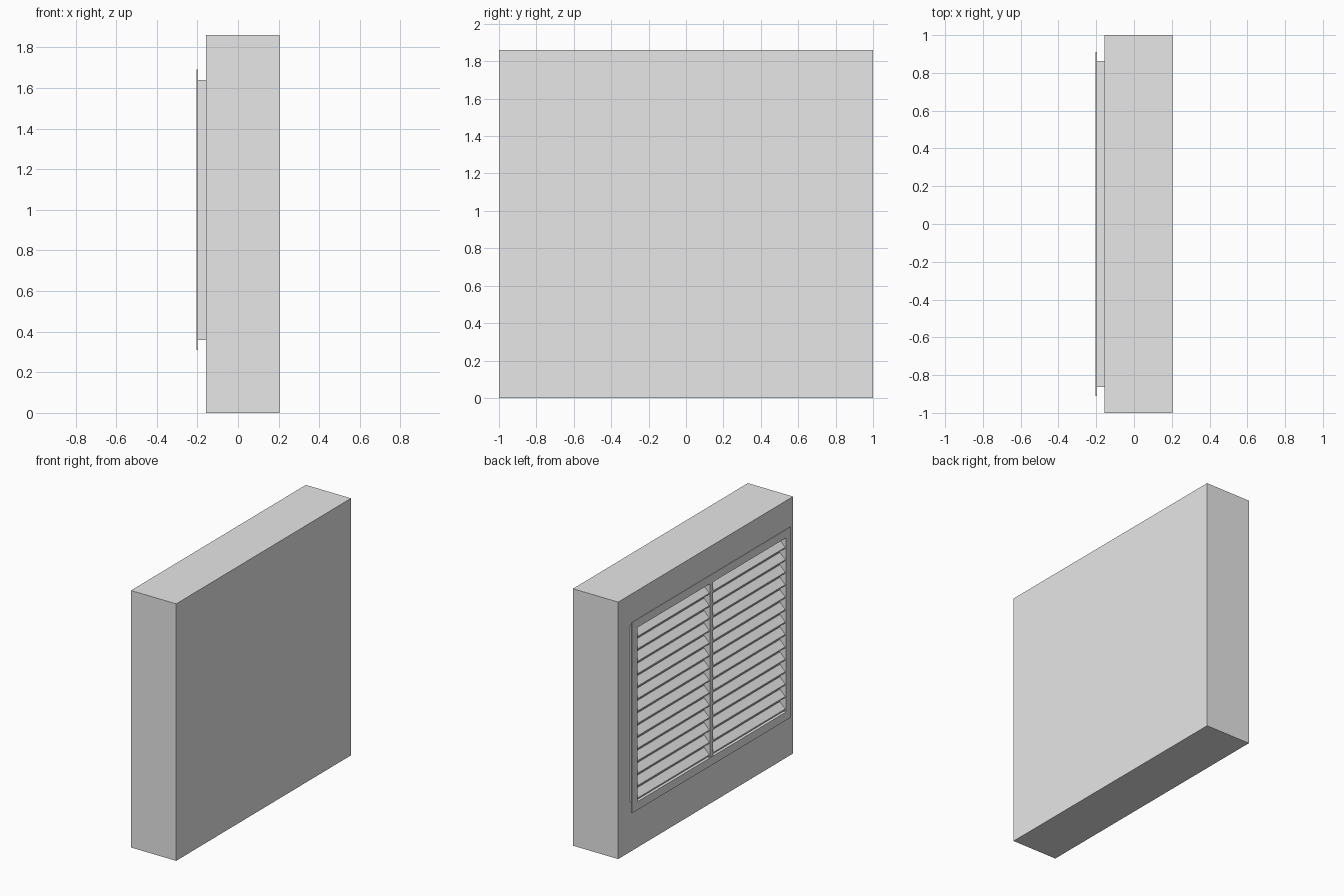
import bpy, bmesh

if "Cube" in bpy.data.objects:
    bpy.data.objects.remove(bpy.data.objects["Cube"])

grey = bpy.data.materials.new("light_grey")
grey.diffuse_color = (0.8, 0.8, 0.8, 1)
grey.use_nodes = True
grey.node_tree.nodes["Principled BSDF"].inputs["Base Color"].default_value = grey.diffuse_color


def finish(name, bm):
    bmesh.ops.recalc_face_normals(bm, faces=bm.faces)
    me = bpy.data.meshes.new(name)
    bm.to_mesh(me)
    bm.free()
    me.materials.append(grey)
    ob = bpy.data.objects.new(name, me)
    bpy.context.collection.objects.link(ob)
    return ob


def extrude(name, profile, axis_vec):
    """Extrude a closed 3D polygon along a vector."""
    bm = bmesh.new()
    face = bm.faces.new([bm.verts.new(p) for p in profile])
    res = bmesh.ops.extrude_face_region(bm, geom=[face], use_keep_orig=True)
    moved = [v for v in res["geom"] if isinstance(v, bmesh.types.BMVert)]
    bmesh.ops.translate(bm, verts=moved, vec=axis_vec)
    return finish(name, bm)


def box(name, x0, x1, y0, y1, z0, z1):
    return extrude(name, [(x0, y0, z0), (x0, y1, z0), (x0, y1, z1), (x0, y0, z1)],
                   (x1 - x0, 0, 0))


def frame(name, x0, x1, outer, inner):
    """Rectangular ring facing -x; outer and inner are (half width, half height)."""
    bm = bmesh.new()
    rings = []
    for x, (hy, hz) in ((x0, outer), (x1, outer), (x1, inner), (x0, inner)):
        rings.append([bm.verts.new((x, sy * hy, MID + sz * hz))
                      for sy, sz in ((-1, -1), (1, -1), (1, 1), (-1, 1))])
    for i in range(4):
        a, b = rings[i], rings[(i + 1) % 4]
        for j in range(4):
            k = (j + 1) % 4
            bm.faces.new((a[j], a[k], b[k], b[j]))
    return finish(name, bm)


MID = 1.0                            # height of the grille centre
FRONT, BACK, WALL = -0.205, 0.205, -0.157
HY, HZ = 0.85, 0.63                  # grille opening half sizes

# Solid wall block
box("wall", WALL, BACK, -1, 1, 0, 1.86)

# Grille surround: thin flange and the sleeve joining it to the wall
frame("flange", FRONT, FRONT + 0.008, (0.91, 0.69), (HY, HZ))
frame("sleeve", FRONT + 0.008, WALL, (0.862, 0.64), (HY, HZ))

# Central upright
box("mullion", FRONT + 0.002, WALL, -0.018, 0.018, MID - HZ, MID + HZ)

# Sloping blades, falling towards the outside
COUNT = 14
pitch = 2 * HZ / COUNT
xf, xb, t = FRONT + 0.006, WALL, 0.009
for i in range(COUNT):
    z = MID - HZ + i * pitch + 0.012
    rise = xb - xf
    profile = [(xf, -HY, z), (xb, -HY, z + rise),
               (xb, -HY, z + rise + t), (xf, -HY, z + t)]
    extrude(f"blade_{i + 1}", profile, (0, 2 * HY, 0))
